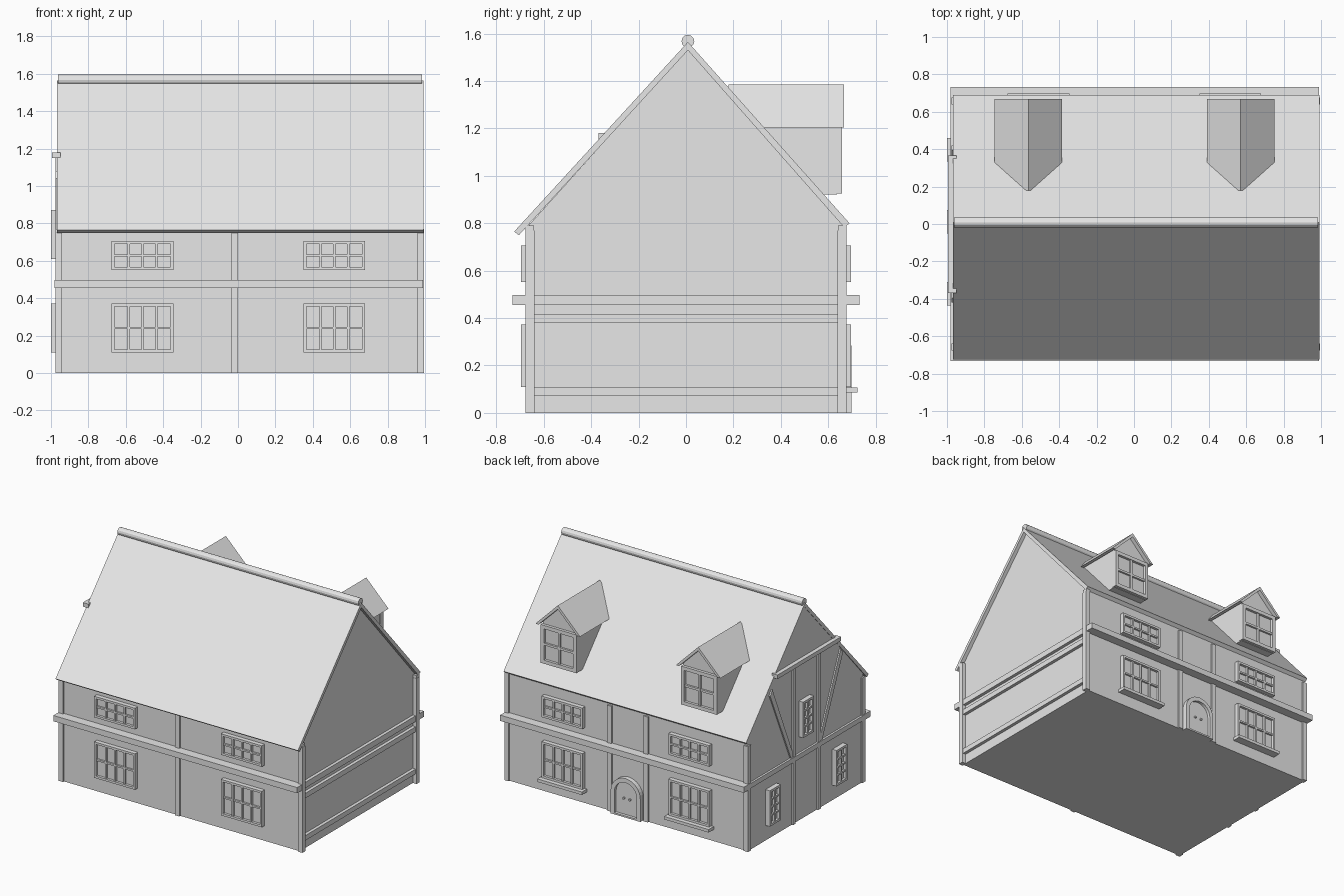
import bpy, bmesh, math
from mathutils import Vector

if "Cube" in bpy.data.objects:
    bpy.data.objects.remove(bpy.data.objects["Cube"])

GREY = (0.8, 0.8, 0.8, 1)
stone = bpy.data.materials.new("pale grey")
stone.use_nodes = True
stone.diffuse_color = GREY
stone.node_tree.nodes["Principled BSDF"].inputs["Base Color"].default_value = GREY

# Ways to place (along the wall, outwards, up) on each wall
SIDES = {
    "front": lambda u, w, z: (u, -w, z),
    "back": lambda u, w, z: (u, w, z),
    "right": lambda u, w, z: (-w, u, z),
    "left": lambda u, w, z: (w, u, z),
}


def finish(name, bm):
    bmesh.ops.recalc_face_normals(bm, faces=bm.faces)
    mesh = bpy.data.meshes.new(name)
    bm.to_mesh(mesh)
    bm.free()
    mesh.materials.append(stone)
    obj = bpy.data.objects.new(name, mesh)
    bpy.context.collection.objects.link(obj)
    return obj


def add_prism(bm, pts, side, w0, w1):
    """Extrude a (u, z) outline outwards from w0 to w1."""
    put = SIDES[side]
    face = bm.faces.new([bm.verts.new(put(u, w0, z)) for u, z in pts])
    grown = bmesh.ops.extrude_face_region(bm, geom=[face])["geom"]
    shift = Vector(put(0, w1 - w0, 0))
    bmesh.ops.translate(bm, vec=shift, verts=[g for g in grown if isinstance(g, bmesh.types.BMVert)])
    bm.faces.new([v for v in reversed(face.verts)]) if not face.is_valid else None


def prism(name, pts, side, w0, w1):
    bm = bmesh.new()
    add_prism(bm, pts, side, w0, w1)
    return finish(name, bm)


def rect(u0, u1, z0, z1):
    return [(u0, z0), (u1, z0), (u1, z1), (u0, z1)]


def bar(name, side, u0, u1, z0, z1, w0, w1):
    return prism(name, rect(u0, u1, z0, z1), side, w0, w1)


def window(name, side, u0, u1, z0, z1, cols, rows, wall, out, edge=0.016, bead=0.012):
    """Framed window with glazing bars and a recessed pane."""
    bm = bmesh.new()
    for a, b in ((u0, u0 + edge), (u1 - edge, u1)):
        add_prism(bm, rect(a, b, z0, z1), side, wall, out)
    for a, b in ((z0, z0 + edge), (z1 - edge, z1)):
        add_prism(bm, rect(u0 + edge, u1 - edge, a, b), side, wall, out)
    for i in range(1, cols):
        u = u0 + edge + (u1 - u0 - 2 * edge) * i / cols
        add_prism(bm, rect(u - bead / 2, u + bead / 2, z0 + edge, z1 - edge), side, wall, out - 0.004)
    for j in range(1, rows):
        z = z0 + edge + (z1 - z0 - 2 * edge) * j / rows
        add_prism(bm, rect(u0 + edge, u1 - edge, z - bead / 2, z + bead / 2), side, wall, out - 0.005)
    add_prism(bm, rect(u0 + edge, u1 - edge, z0 + edge, z1 - edge), side, wall, (wall + out) / 2)
    finish(name, bm)


# House body and main roof
prism("house_walls", [(-0.665, 0), (0.665, 0), (0.665, 0.79), (0.008, 1.535), (-0.665, 0.79)],
      "left", -0.965, 0.965)
prism("main_roof", [(-0.725, 0.765), (0.008, 1.565), (0.69, 0.8), (0.668, 0.782),
                    (0.008, 1.53), (-0.705, 0.75)], "left", -0.968, 0.992)
ridge = [(0.008 + 0.027 * math.cos(math.tau * i / 12), 1.568 + 0.027 * math.sin(math.tau * i / 12))
         for i in range(12)]
prism("ridge_roll", ridge, "left", -0.962, 0.985)

# Long walls: posts, floor beam and windows
for side in ("front", "back"):
    bar(side + "_floor_beam", side, -0.98, 0.99, 0.455, 0.497, 0.66, 0.732)
    for u in (-0.975, 0.96):
        bar(side + "_corner_post", side, u, u + 0.035, 0, 0.77, 0.64, 0.677)
    for u in ((-0.035,) if side == "front" else (-0.165, 0.13)):
        bar(side + "_post", side, u, u + 0.035, 0, 0.77, 0.66, 0.677)
    for u in (-0.675, 0.35):
        window(side + "_lower_window", side, u, u + 0.33, 0.11, 0.373, 4, 2, 0.66, 0.697)
        window(side + "_upper_window", side, u, u + 0.33, 0.552, 0.706, 4, 2, 0.66, 0.697)
        if side == "back":
            bar("window_sill", side, u - 0.015, u + 0.345, 0.085, 0.107, 0.66, 0.724)

# Left gable: corner posts and level rails around sunken panels
for u in (-0.677, 0.642):
    bar("gable_corner_post", "left", u, u + 0.035, 0, 0.79, 0.96, 0.993)
for z0, z1 in ((0.072, 0.108), (0.38, 0.417), (0.455, 0.497)):
    bar("gable_rail", "left", -0.645, 0.645, z0, z1, 0.96, 0.988)

# Right gable: timber frame with braces, collar beam and windows
bar("timber_floor_rail", "right", -0.665, 0.665, 0.458, 0.494, 0.96, 0.98)
for u in (-0.145, 0.145):
    bar("timber_post", "right", u - 0.016, u + 0.016, 0, 1.16, 0.96, 0.977)
    s = 1 if u > 0 else -1
    brace = [(u, 0.495), (u + s * 0.035, 0.495), (u + s * 0.275, 1.04), (u + s * 0.25, 1.08)]
    prism("timber_brace", brace, "right", 0.96, 0.975)
bar("collar_beam", "right", -0.37, 0.365, 1.15, 1.18, 0.95, 0.995)
for u, z in ((-0.435, 0.11), (0.335, 0.11), (-0.05, 0.61)):
    window("gable_window", "right", u, u + 0.125, z, z + 0.262, 2, 4, 0.96, 1.0)


# Arched back door
def arch(r, base=0.0):
    steps = [math.pi * i / 16 for i in range(17)]
    return ([(r, base)] + [(r * math.cos(a), 0.165 + r * math.sin(a)) for a in steps] + [(-r, base)])


prism("door_leaf", arch(0.09), "back", 0.66, 0.678)
prism("door_surround", arch(0.12) + arch(0.09)[::-1], "back", 0.66, 0.699)
bar("door_step", "back", -0.12, 0.12, 0, 0.012, 0.66, 0.699)
for u in (-0.025, 0.025):
    knob = [(u + 0.008 * math.cos(math.tau * i / 8), 0.13 + 0.008 * math.sin(math.tau * i / 8))
            for i in range(8)]
    prism("door_knob", knob, "back", 0.67, 0.69)

# Dormers on the back slope
for c in (-0.565, 0.57):
    prism("dormer_body", [(c - 0.14, 0.922), (c + 0.14, 0.922), (c + 0.14, 1.225),
                          (c, 1.365), (c - 0.14, 1.225)], "back", 0.25, 0.637)
    prism("dormer_roof", [(c - 0.18, 1.205), (c, 1.385), (c + 0.18, 1.205),
                          (c + 0.155, 1.205), (c, 1.358), (c - 0.155, 1.205)], "back", 0.18, 0.667)
    window("dormer_window", "back", c - 0.145, c + 0.145, 0.925, 1.205, 2, 2, 0.62, 0.658, 0.026, 0.016)
